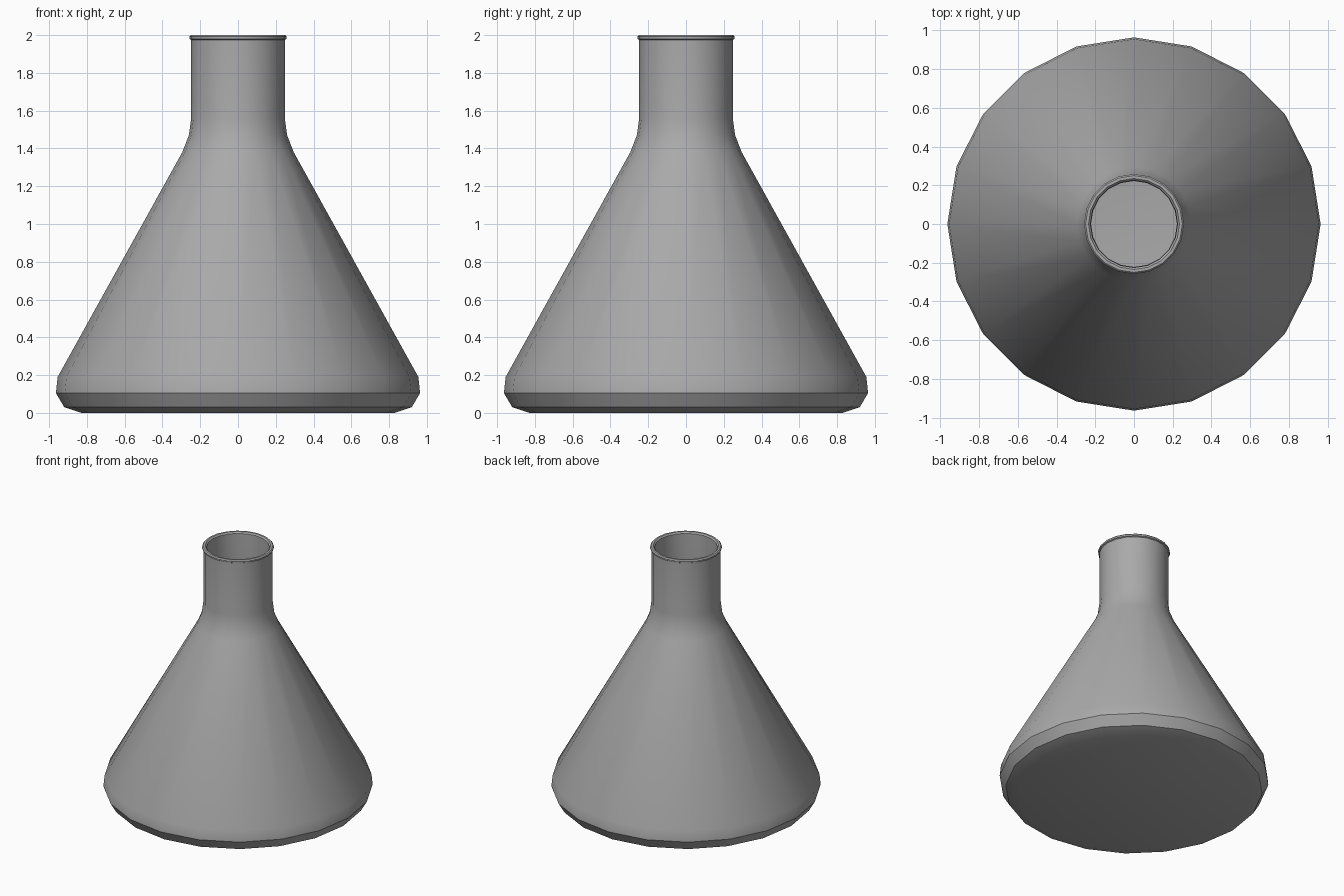
import bpy
import bmesh
import math

SIDES = 20

default = bpy.data.objects.get("Cube")
if default:
    bpy.data.objects.remove(default, do_unlink=True)

# Material
grey = bpy.data.materials.new("grey glass")
grey.use_nodes = True
colour = (0.4, 0.4, 0.4, 1.0)
grey.diffuse_color = colour
grey.node_tree.nodes["Principled BSDF"].inputs["Base Color"].default_value = colour

# Wall section as (radius, height): outside going up, rolled lip, inside going down
outside = [(0.83, 0.0), (0.92, 0.03), (0.964, 0.105), (0.955, 0.19),
           (0.295, 1.38), (0.26, 1.47), (0.248, 1.56), (0.248, 1.975)]
lip = [(0.257, 1.98), (0.258, 1.992), (0.25, 2.0), (0.235, 2.0), (0.225, 1.99)]
inside = [(0.222, 1.56), (0.234, 1.46), (0.27, 1.37),
          (0.928, 0.185), (0.935, 0.11), (0.9, 0.055), (0.82, 0.03)]


def lathe(name, profile):
    """Turn a profile around z and cap both ends."""
    bm = bmesh.new()
    rings = []
    for radius, z in profile:
        ring = []
        for i in range(SIDES):
            a = math.tau * i / SIDES
            ring.append(bm.verts.new((radius * math.cos(a), radius * math.sin(a), z)))
        rings.append(ring)
    for low, high in zip(rings, rings[1:]):
        for i in range(SIDES):
            j = (i + 1) % SIDES
            bm.faces.new((low[i], low[j], high[j], high[i]))
    bm.faces.new(rings[0][::-1])
    bm.faces.new(rings[-1])
    mesh = bpy.data.meshes.new(name)
    bm.to_mesh(mesh)
    bm.free()
    obj = bpy.data.objects.new(name, mesh)
    bpy.context.collection.objects.link(obj)
    return obj


# Hollow conical flask
flask = lathe("conical_flask", outside + lip + inside)
flask.data.materials.append(grey)
bpy.ops.object.select_all(action="DESELECT")
flask.select_set(True)
bpy.context.view_layer.objects.active = flask
bpy.ops.object.shade_smooth_by_angle(angle=math.radians(32))
